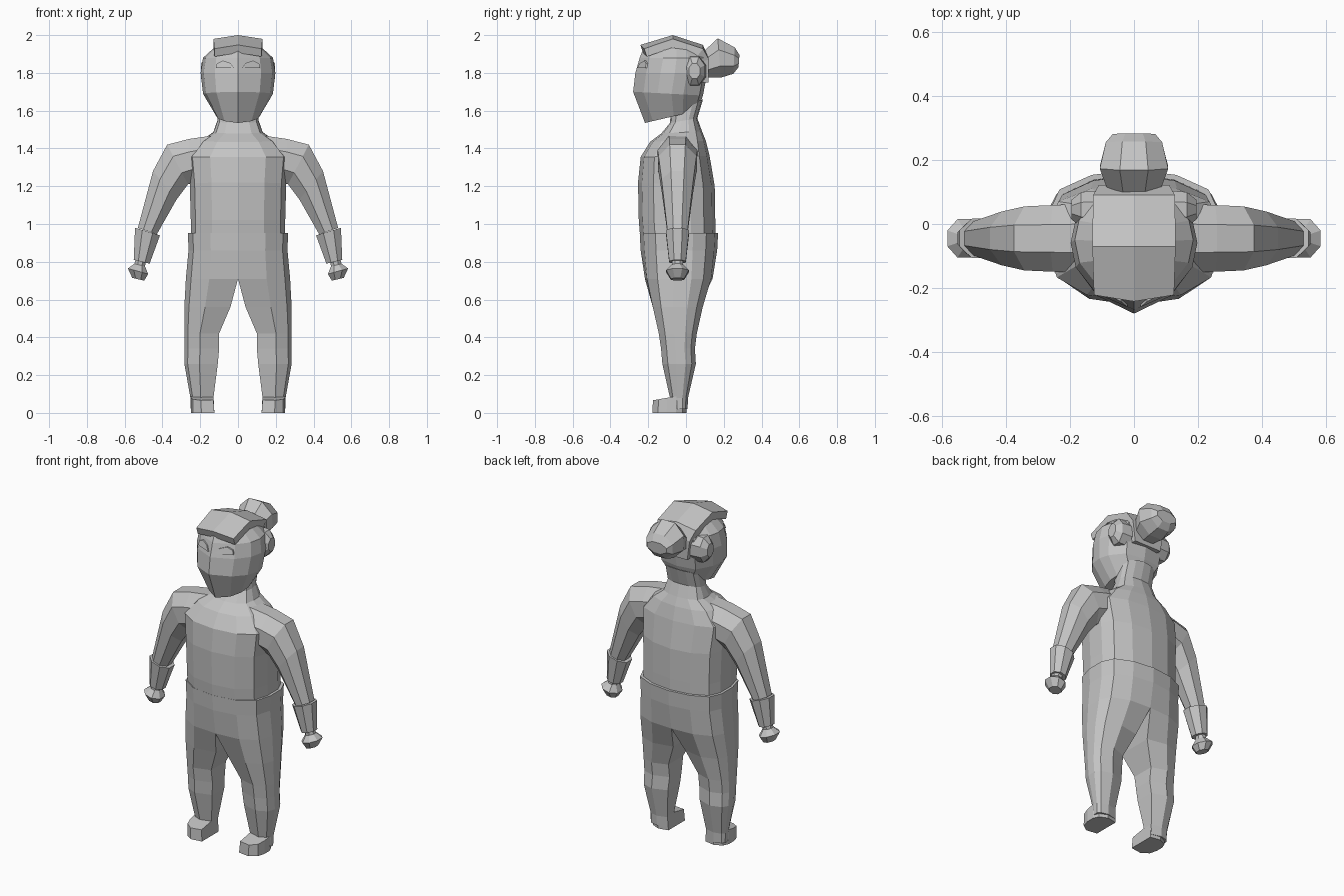
import bpy, bmesh, math
from mathutils import Vector as V

skin = bpy.data.materials.new("plain grey")
skin.diffuse_color = (0.55, 0.55, 0.55, 1)


def finish(name, bm, mirror=False):
    bmesh.ops.recalc_face_normals(bm, faces=bm.faces)
    me = bpy.data.meshes.new(name)
    bm.to_mesh(me)
    bm.free()
    me.materials.append(skin)
    ob = bpy.data.objects.new(name, me)
    bpy.context.collection.objects.link(ob)
    if mirror:
        ob.modifiers.new("mirror", 'MIRROR').use_mirror_merge = False
    return ob


def loft(name, rings, mirror=False):
    """Skin a list of equal-length rings and cap both ends."""
    bm = bmesh.new()
    vs = [[bm.verts.new(p) for p in r] for r in rings]
    n = len(vs[0])
    for a, b in zip(vs, vs[1:]):
        for i in range(n):
            j = (i + 1) % n
            bm.faces.new((a[i], a[j], b[j], b[i]))
    bm.faces.new(vs[0])
    bm.faces.new(vs[-1])
    return finish(name, bm, mirror)


BODY = [(0, 0), (.55, .05), (.9, .2), (1, .43), (1, .68), (.88, .85), (.5, .96), (0, 1)]
HEAD = [(0, 0), (.62, .15), (.92, .35), (1, .55), (.93, .72), (.62, .95), (0, 1)]


def full_ring(w, y0, z0, y1, z1, shape):
    """Left-right symmetric ring from front point to back point."""
    pts = [V((w * s, y0 + (y1 - y0) * t, z0 + (z1 - z0) * t)) for s, t in shape]
    return pts + [V((-p.x, p.y, p.z)) for p in pts[-2:0:-1]]


def leg_ring(xi, xo, y0, z0, y1, z1, k):
    """One-sided ring; k chamfers the inner corners."""
    shape = [(0, k)] + BODY[1:-1] + [(0, 1 - k)]
    return [V((xi + (xo - xi) * s, y0 + (y1 - y0) * t, z0 + (z1 - z0) * t)) for s, t in shape]


def oct_ring(a, b, side):
    """Octagon with flats at points a and b, half-width vector side."""
    a, b, side = V(a), V(b), V(side)
    c, h = (a + b) / 2, (a - b) / 2
    q = 1 / math.cos(math.pi / 8)
    ang = [math.pi / 8 + i * math.pi / 4 for i in range(8)]
    return [c + h * math.cos(t) * q + side * math.sin(t) * q for t in ang]


# Torso and neck: half-width, front y, front z, back y, back z
loft("torso", [full_ring(*r, BODY) for r in [
    (.25, -.24, .90, .155, .90), (.25, -.25, 1.02, .155, 1.02),
    (.255, -.254, 1.22, .152, 1.20), (.268, -.24, 1.355, .125, 1.36),
    (.2, -.19, 1.435, .105, 1.44), (.13, -.13, 1.48, .085, 1.49),
    (.108, -.085, 1.535, .06, 1.56), (.105, -.08, 1.60, .09, 1.66)]])

# Trousers: inner x, outer x, front y, z, back y, z, inner chamfer
loft("trouser_leg", [leg_ring(*r) for r in [
    (0, .265, -.245, .952, .17, .952, 0), (0, .262, -.24, .86, .165, .86, 0),
    (0, .276, -.225, .71, .148, .71, .02), (.04, .284, -.19, .56, .10, .56, .12),
    (.1, .284, -.155, .42, .066, .42, .18), (.1, .284, -.142, .34, .055, .34, .2),
    (.107, .284, -.135, .26, .06, .26, .2), (.13, .252, -.09, .08, .015, .08, .2),
    (.13, .25, -.085, .02, .012, .02, .2)]], True)

# Feet
loft("foot", [leg_ring(*r) for r in [
    (.125, .25, -.188, 0, .01, 0, .1), (.13, .25, -.185, .065, .014, .1, .1)]], True)


# Arms: outer x, z, inner x, z, half depth
def arm_rings(rows):
    return [oct_ring((xo, -.045, zo), (xi, -.045, zi), (0, h, 0)) for xo, zo, xi, zi, h in rows]


loft("arm", arm_rings([
    (.12, 1.47, .12, 1.25, .11), (.26, 1.45, .24, 1.22, .104), (.375, 1.42, .265, 1.21, .1),
    (.45, 1.28, .325, 1.13, .084), (.53, .98, .43, .945, .054)]), True)
loft("cuff", arm_rings([(.545, .98, .413, .94, .062), (.552, .81, .468, .79, .044)]), True)
loft("hand", arm_rings([
    (.535, .84, .485, .83, .03), (.548, .79, .492, .775, .03),
    (.583, .765, .476, .735, .06), (.56, .715, .497, .70, .035)]), True)

# Head
loft("head", [full_ring(*r, HEAD) for r in [
    (.115, -.217, 1.535, .06, 1.60), (.185, -.28, 1.70, .09, 1.68),
    (.198, -.268, 1.80, .112, 1.80), (.185, -.245, 1.88, .11, 1.88),
    (.13, -.225, 1.93, .09, 1.93)]])

# Hair panels beside the temples
loft("side_hair", [oct_ring((x, .045, 1.81 + h), (x, .045, 1.81 - h), (0, w, 0))
                   for x, h, w in [(.1, .08, .06), (.165, .075, .055), (.196, .04, .03)]], True)

# Hair cap: half-width, y, top z, drop direction of its thickness
cap = []
for w, y, z, dy, dz in [(.125, -.242, 1.948, .015, -.042), (.13, -.07, 2.0, 0, -.045),
                        (.128, .09, 1.948, -.03, -.04), (.11, .122, 1.87, -.04, -.01),
                        (.09, .118, 1.75, -.04, 0)]:
    e = .02 if y < .1 else 0
    f = .02 if y < -.2 else 0
    cap.append([V((-w, y + f, z - e)), V((0, y, z)), V((w, y + f, z - e)),
                V((w, y + dy + f, z + dz - e)), V((0, y + dy, z + dz)), V((-w, y + dy + f, z + dz - e))])
loft("hair_cap", cap)

# Hair bun
loft("hair_bun", [oct_ring((0, ya, za), (0, yb, zb), (w, 0, 0)) for ya, za, yb, zb, w in [
    (.09, 1.91, .12, 1.775, .08), (.168, 1.983, .185, 1.775, .107),
    (.258, 1.935, .25, 1.795, .088), (.283, 1.895, .278, 1.83, .066)]])

# Eyes: thin plates lying on the slanted face
eye = [(.02, 1.825), (.118, 1.825), (.112, 1.85), (.08, 1.865), (.04, 1.852)]
loft("eye", [[V((x, -.257 + .45 * x + .3 * (z - 1.845) - d, z)) for x, z in eye]
             for d in (.006, -.003)], True)
